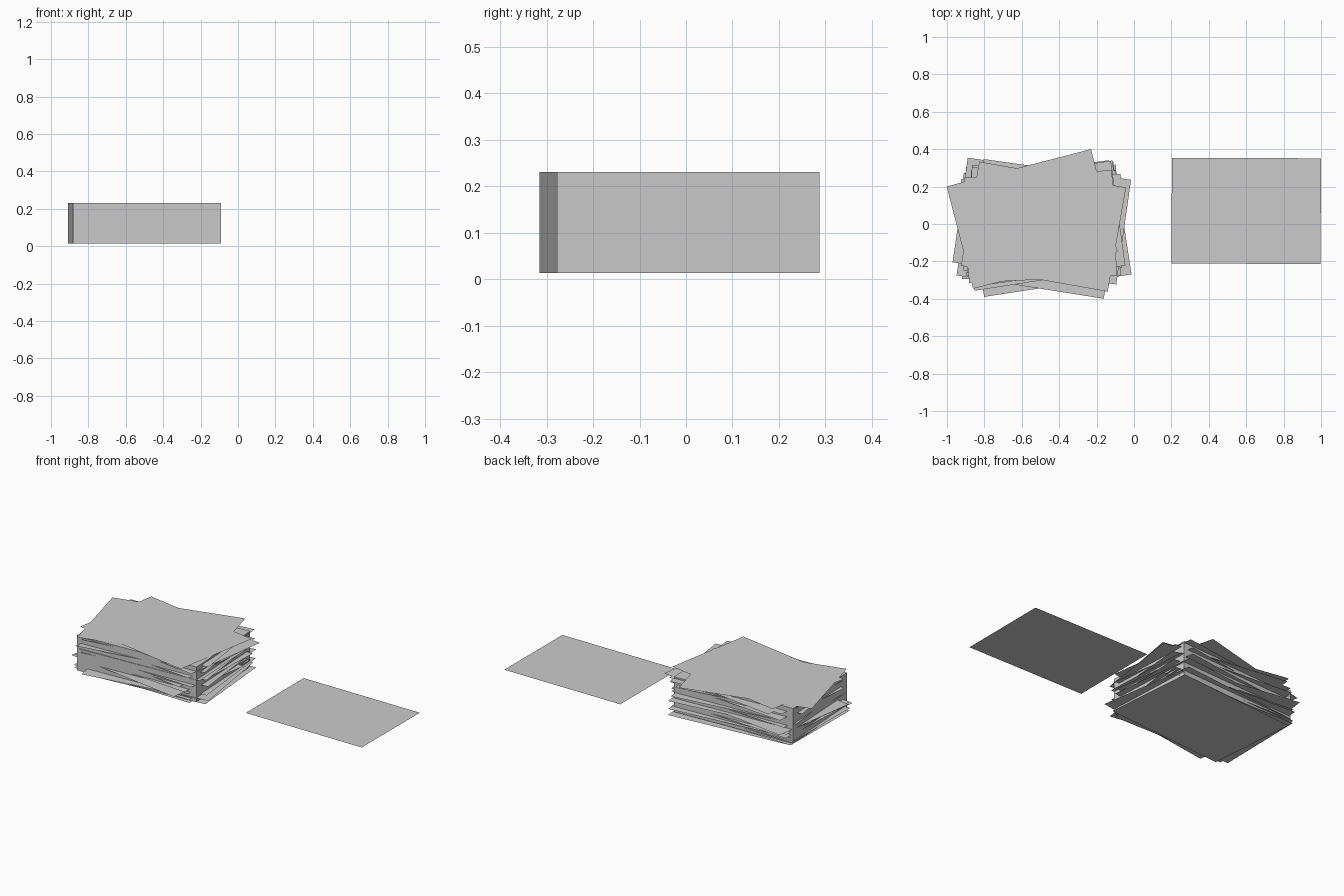
import bpy, bmesh, random
from math import radians
from mathutils import Matrix

if "Cube" in bpy.data.objects:
    bpy.data.objects.remove(bpy.data.objects["Cube"])

random.seed(4)
W, D = 0.797, 0.565  # sheet proportions


def add_object(name, bm, loc, deg):
    mesh = bpy.data.meshes.new(name)
    bm.to_mesh(mesh)
    bm.free()
    ob = bpy.data.objects.new(name, mesh)
    ob.location = loc
    ob.rotation_euler.z = radians(deg)
    bpy.context.collection.objects.link(ob)


def sheet(name, x, y, z, deg):
    bm = bmesh.new()
    bmesh.ops.create_grid(bm, x_segments=1, y_segments=1, size=0.5,
                          matrix=Matrix.Diagonal((W, D, 1, 1)))
    add_object(name, bm, (x, y, z), deg)


# Solid core of the paper pile
bm = bmesh.new()
bmesh.ops.create_cube(bm, size=1, matrix=Matrix.Diagonal((0.792, D, 0.217, 1)))
add_object("paper_block", bm, (-0.5, -0.014, 0.1225), 2.75)

# Top and bottom sheets, and the sheets that stick out the furthest
key_sheets = [
    (-0.484, -0.014, 0.238, -10), (-0.545, 0.027, 0.236, 14.5),
    (-0.472, 0.003, 0.0, 4.7), (-0.45, -0.05, 0.04, 8.7),
    (-0.535, 0.017, 0.10, -8.3), (-0.45, 0.012, 0.205, -8),
    (-0.511, -0.058, 0.075, -9),
]
for i, s in enumerate(key_sheets):
    sheet(f"key_sheet_{i}", *s)

# Loosely turned sheets through the pile
for i in range(13):
    sheet(f"pile_sheet_{i}", -0.5 + random.uniform(-0.025, 0.025),
          random.uniform(-0.02, 0.02), 0.012 + i * 0.0175,
          random.uniform(-8, 10))

# Single sheet lying beside the pile
sheet("loose_sheet", 0.6, 0.07, 0.0, -0.2)
